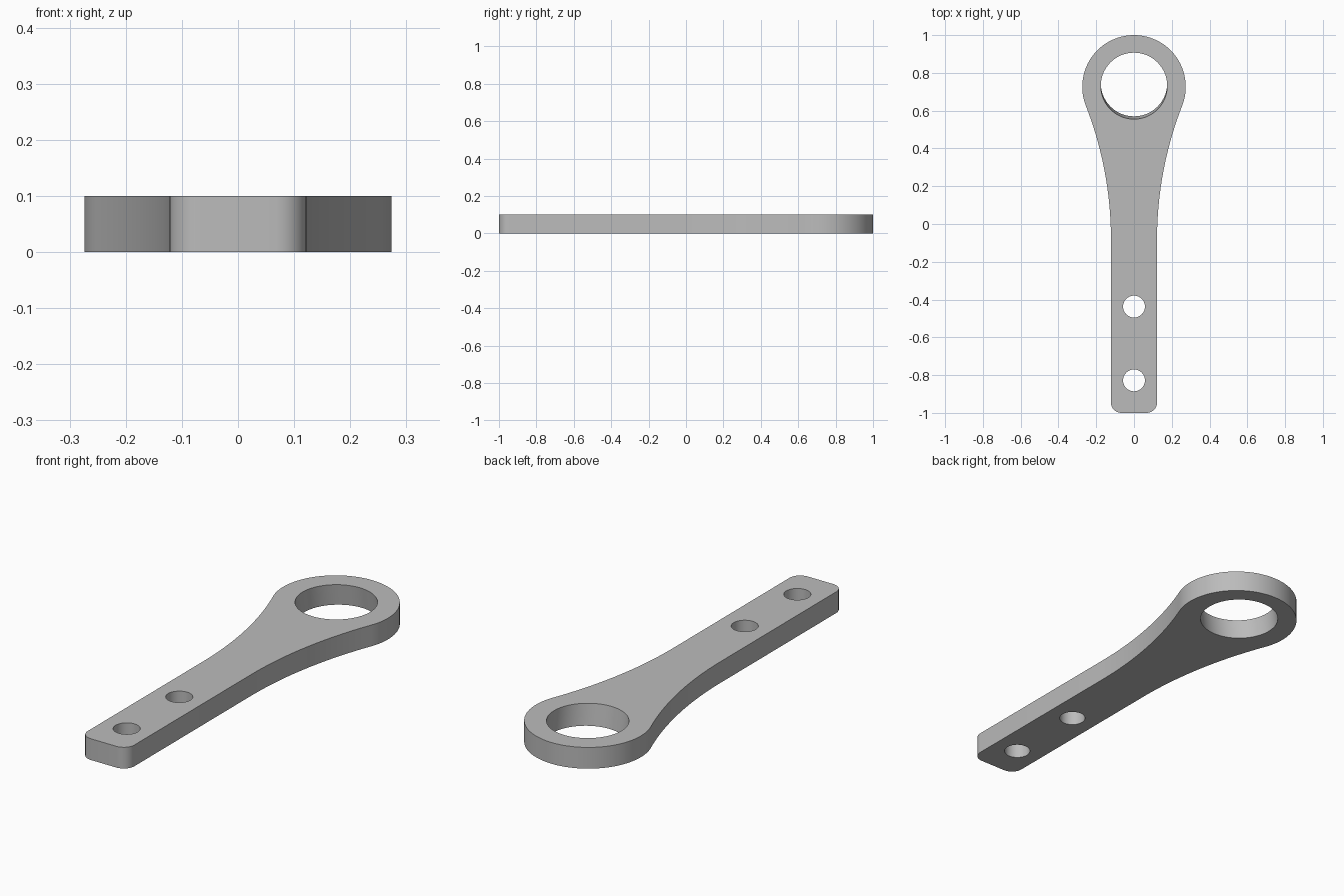
import bpy, bmesh
from math import pi, sin, cos, atan2
from mathutils import Vector

cube = bpy.data.objects.get("Cube")
if cube:
    bpy.data.objects.remove(cube, do_unlink=True)

THICK = 0.1
HALF_W = 0.122                      # half width of the handle
RING_Y, RING_R = 0.726, 0.274       # eye end
NECK_Y = -0.08                      # where the handle starts to widen
CORNER = 0.055


def arc(cx, cy, r, a0, a1, n):
    """Points along an arc, both ends included."""
    angles = [a0 + (a1 - a0) * i / n for i in range(n + 1)]
    return [Vector((cx + r * cos(a), cy + r * sin(a))) for a in angles]


def circle(cy, r, n):
    return arc(0, cy, r, 0, 2 * pi, n)[:-1]


def half_outline():
    """Right half, from the handle end up to the tip of the eye."""
    # Fillet tangent to both the straight handle side and the round eye
    dy = RING_Y - NECK_Y
    neck_r = (HALF_W ** 2 + dy ** 2 - RING_R ** 2) / (2 * (RING_R - HALF_W))
    neck_x = HALF_W + neck_r
    join = atan2(-dy, neck_x)
    pts = arc(HALF_W - CORNER, -1 + CORNER, CORNER, -pi / 2, 0, 8)
    pts += arc(neck_x, NECK_Y, neck_r, pi, pi + join, 24)
    pts += arc(0, RING_Y, RING_R, join, pi / 2, 40)[1:]
    return pts


right = half_outline()
outline = right + [Vector((-p.x, p.y)) for p in reversed(right[:-1])]

# Each loop is a (bottom, top) pair; the large bore leans slightly
loops = [
    (outline, outline),
    (circle(0.746, 0.176, 64), circle(0.731, 0.176, 64)),
    (circle(-0.437, 0.058, 32), circle(-0.437, 0.058, 32)),
    (circle(-0.828, 0.058, 32), circle(-0.828, 0.058, 32)),
]

bm = bmesh.new()
cap_edges = ([], [])
for pair in loops:
    rings = [[bm.verts.new((p.x, p.y, z)) for p in pts]
             for pts, z in zip(pair, (0, THICK))]
    n = len(rings[0])
    # Side wall
    for i in range(n):
        j = (i + 1) % n
        bm.faces.new((rings[0][i], rings[0][j], rings[1][j], rings[1][i]))
    for ring, edges in zip(rings, cap_edges):
        edges += [bm.edges.get((ring[i], ring[(i + 1) % n])) for i in range(n)]

# Flat faces with the holes left open
for edges, z in zip(cap_edges, (-1, 1)):
    bmesh.ops.triangle_fill(bm, edges=edges, use_beauty=True, normal=(0, 0, z))
bmesh.ops.recalc_face_normals(bm, faces=bm.faces)

mesh = bpy.data.meshes.new("lever_arm")
bm.to_mesh(mesh)
bm.free()
arm = bpy.data.objects.new("lever_arm", mesh)
bpy.context.collection.objects.link(arm)

# Plain grey metal
grey = bpy.data.materials.new("plain_grey")
grey.use_nodes = True
colour = (0.5, 0.5, 0.5, 1)
grey.diffuse_color = colour
grey.node_tree.nodes["Principled BSDF"].inputs["Base Color"].default_value = colour
mesh.materials.append(grey)

for ob in bpy.context.selected_objects:
    ob.select_set(False)
bpy.context.view_layer.objects.active = arm
arm.select_set(True)
bpy.ops.object.shade_smooth_by_angle(angle=pi / 6)
